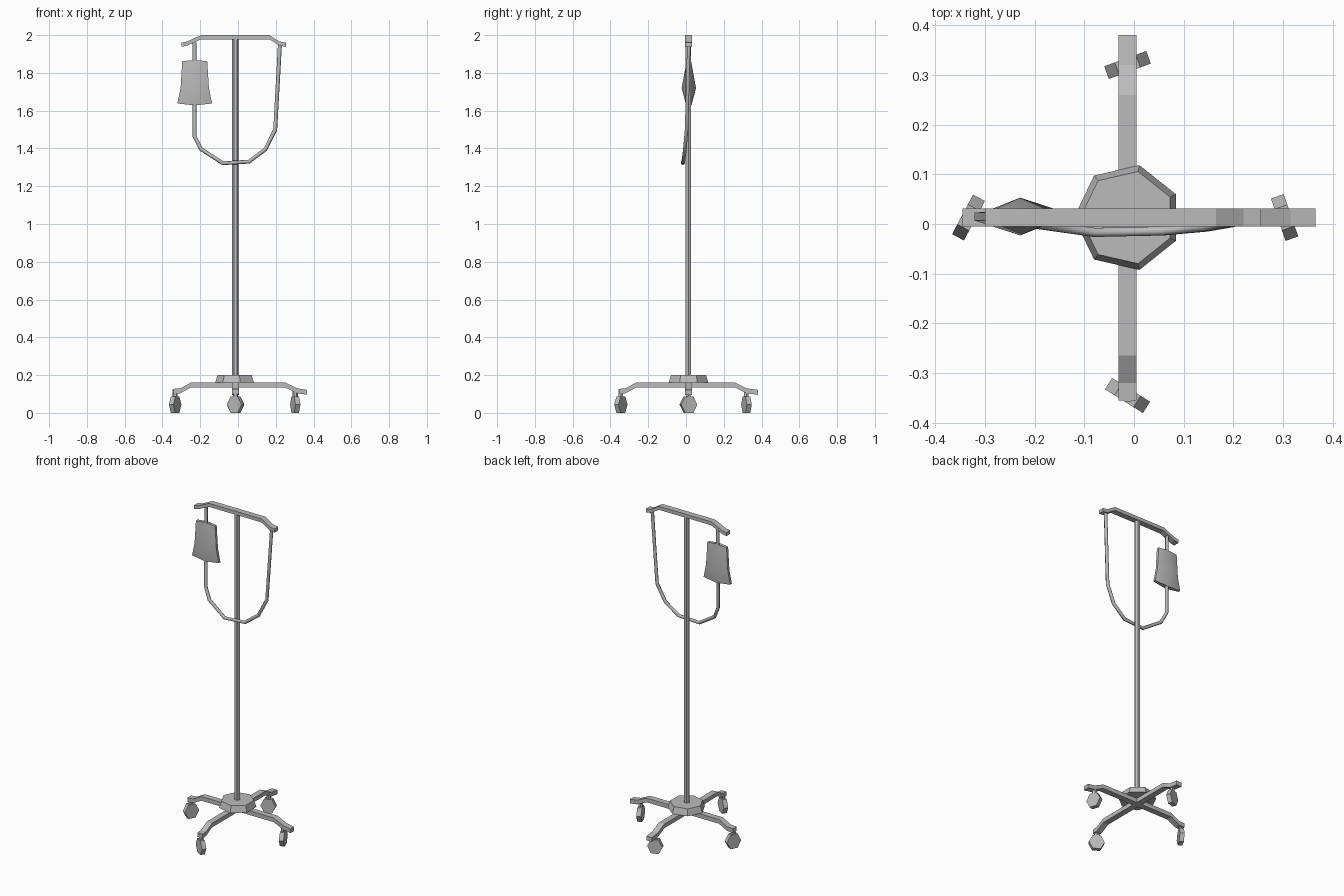
import bpy, bmesh
from math import radians, cos, sin, pi
from mathutils import Vector

cube = bpy.data.objects.get("Cube")
if cube:
    bpy.data.objects.remove(cube, do_unlink=True)

GREY = (0.5, 0.5, 0.5, 1)
mat = bpy.data.materials.new("brushed grey")
mat.use_nodes = True
mat.diffuse_color = GREY
mat.node_tree.nodes["Principled BSDF"].inputs["Base Color"].default_value = GREY

CX, CY = -0.013, 0.013    # pole axis


def loft(name, rings, smooth=None):
    """Skin a list of equal-length rings and cap both ends."""
    bm = bmesh.new()
    loops = [[bm.verts.new(p) for p in ring] for ring in rings]
    n = len(loops[0])
    for a, b in zip(loops, loops[1:]):
        for i in range(n):
            j = (i + 1) % n
            bm.faces.new((a[i], a[j], b[j], b[i]))
    bm.faces.new(loops[0])
    bm.faces.new(loops[-1])
    bmesh.ops.recalc_face_normals(bm, faces=bm.faces)
    mesh = bpy.data.meshes.new(name)
    bm.to_mesh(mesh)
    bm.free()
    mesh.materials.append(mat)
    obj = bpy.data.objects.new(name, mesh)
    bpy.context.collection.objects.link(obj)
    if smooth:
        bpy.ops.object.select_all(action='DESELECT')
        obj.select_set(True)
        bpy.context.view_layer.objects.active = obj
        bpy.ops.object.shade_smooth_by_angle(angle=radians(smooth))
    return obj


def circle(x, y, z, r, n, start=0.0):
    return [(x + r * cos(start + 2 * pi * i / n),
             y + r * sin(start + 2 * pi * i / n), z) for i in range(n)]


def bar(name, path, thick, along_y=False, width=0.037):
    """Bent flat bar; path holds (distance, top height) pairs."""
    rings = []
    for d, z in path:
        ring = []
        for side, h in ((-1, z), (1, z), (1, z - thick), (-1, z - thick)):
            s = side * width / 2
            ring.append((CX + s, d, h) if along_y else (d, CY + s, h))
        rings.append(ring)
    return loft(name, rings)


# Base: crossed legs and seven-sided hub
bar("side_legs", [(-0.345, 0.127), (-0.305, 0.13), (-0.25, 0.16),
                  (0.25, 0.16), (0.315, 0.13), (0.365, 0.122)], 0.026)
bar("front_back_legs", [(-0.355, 0.127), (-0.32, 0.13), (-0.265, 0.16),
                        (0.26, 0.16), (0.32, 0.13), (0.38, 0.122)], 0.026, True)
loft("hub", [circle(CX, CY, 0.16, 0.108, 7, pi / 7),
             circle(CX, CY, 0.2, 0.095, 7, pi / 7)])

# Pole and hanger bar
loft("pole", [circle(CX - 0.001, CY, z, 0.017, 6) for z in (0.18, 1.985)])
bar("hanger_bar", [(-0.3, 1.96), (-0.27, 1.966), (-0.195, 2.0),
                   (0.165, 2.0), (0.22, 1.966), (0.255, 1.96)], 0.022)


# Casters: hexagonal wheel on a short stem, each swivelled differently
def caster(name, x, y, angle):
    d = Vector((cos(radians(angle)), sin(radians(angle)), 0))
    axle = Vector((-d.y, d.x, 0)) * 0.0135
    centre = Vector((x, y, 0.044))
    rings = []
    for side in (-1, 1):
        rings.append([centre + axle * side + d * (0.045 * cos(k * pi / 3))
                      + Vector((0, 0, 0.05 * sin(k * pi / 3))) for k in range(6)])
    loft(name + "_wheel", rings)
    loft(name + "_stem", [circle(x, y, z, 0.014, 6) for z in (0.07, 0.125)])


caster("front_caster", CX, -0.345, -32)
caster("back_caster", CX, 0.32, 20)
caster("right_caster", -0.333, CY, 62)
caster("left_caster", 0.303, CY, -71)

# Fluid bag: pillow-like rings, thickest below the middle
rings = []
for z, sag, w, t in ((1.638, 0.01, 0.092, 0.014), (1.72, 0, 0.075, 0.038),
                     (1.862, -0.006, 0.066, 0.011)):
    rings.append([(-0.229 + u * w, 0.015 + v, z - (0 if u else sag))
                  for u, v in ((-1, -0.008), (0, -t), (1, -0.008),
                               (1, 0.008), (0, t), (-1, 0.008))])
loft("fluid_bag", rings, 50)

# Drip tube hanging in a loop from both ends of the hanger
path = [(-0.23, 0.015, 1.96), (-0.23, 0.012, 1.465), (-0.197, 0.0, 1.397),
        (-0.08, -0.017, 1.322), (0.058, -0.014, 1.33), (0.145, -0.006, 1.395),
        (0.197, 0.003, 1.5), (0.222, 0.015, 1.95)]
pts = [Vector(p) for p in path]
rings = []
for i, p in enumerate(pts):
    before = (p - pts[i - 1]).normalized() if i else Vector((0, 0, -1))
    after = (pts[i + 1] - p).normalized() if i < len(pts) - 1 else before
    tangent = (before + after).normalized()
    side = tangent.cross(Vector((0, 1, 0))).normalized()
    up = side.cross(tangent)
    rings.append([p + (side * cos(k * pi / 3) + up * sin(k * pi / 3)) * 0.0105
                  for k in range(6)])
loft("drip_tube", rings, 65)
